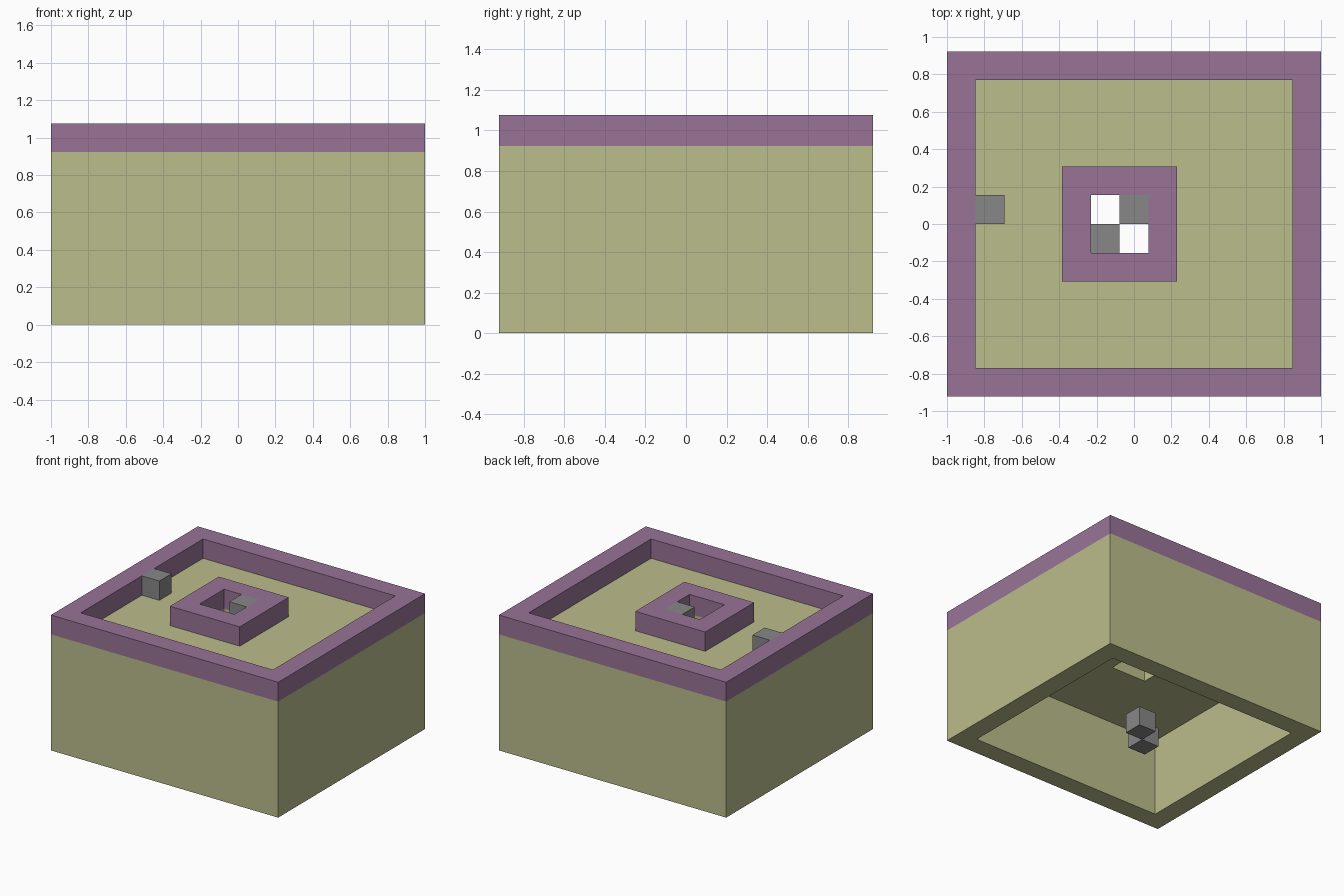
import bpy
import bmesh
from mathutils import Vector

cube = bpy.data.objects.get("Cube")
if cube:
    bpy.data.objects.remove(cube, do_unlink=True)

# The whole model sits on a grid of square cells
WIDE, DEEP = 13, 12
CELL = 2 / WIDE


def make_material(name, rgb):
    mat = bpy.data.materials.new(name)
    mat.use_nodes = True
    color = (*rgb, 1)
    mat.diffuse_color = color
    mat.node_tree.nodes["Principled BSDF"].inputs["Base Color"].default_value = color
    return mat


sand = make_material("sand_yellow", (0.50, 0.51, 0.26))
purple = make_material("dusty_purple", (0.315, 0.175, 0.31))
gray = make_material("stone_gray", (0.245, 0.245, 0.245))


def to_world(x, y, z):
    return Vector((x - WIDE / 2, y - DEEP / 2, z)) * CELL


def finish(name, bm, mat):
    bmesh.ops.recalc_face_normals(bm, faces=bm.faces)
    mesh = bpy.data.meshes.new(name)
    bm.to_mesh(mesh)
    bm.free()
    mesh.materials.append(mat)
    obj = bpy.data.objects.new(name, mesh)
    bpy.context.collection.objects.link(obj)
    return obj


def block(name, cell, mat):
    """One cell-sized cube, placed by its lowest corner."""
    bm = bmesh.new()
    bmesh.ops.create_cube(bm, size=CELL)
    center = to_world(*(c + 0.5 for c in cell))
    bmesh.ops.translate(bm, verts=bm.verts, vec=center)
    return finish(name, bm, mat)


def frame(name, outer, inner, bottom, top, mat):
    """Rectangular frame; outer and inner are (x0, y0, x1, y1) in cells."""
    bm = bmesh.new()

    def loop(rect, z):
        x0, y0, x1, y1 = rect
        corners = ((x0, y0), (x1, y0), (x1, y1), (x0, y1))
        return [bm.verts.new(to_world(x, y, z)) for x, y in corners]

    loops = [loop(outer, bottom), loop(outer, top), loop(inner, top), loop(inner, bottom)]
    for a, b in zip(loops, loops[1:] + loops[:1]):
        for i in range(4):
            j = (i + 1) % 4
            bm.faces.new((a[i], a[j], b[j], b[i]))
    return finish(name, bm, mat)


full = (0, 0, WIDE, DEEP)
inside = (1, 1, WIDE - 1, DEEP - 1)
shaft = (5, 5, 7, 7)

# Hollow base and the thick deck with a square shaft
frame("base_walls", full, inside, 0, 4, sand)
frame("deck", full, shaft, 4, 6, sand)

# Raised rim around the edge and around the shaft
frame("outer_rim", full, inside, 6, 7, purple)
frame("shaft_rim", (4, 4, 8, 8), shaft, 6, 7, purple)

# Small stone blocks
block("wall_block", (1, 6, 6), gray)
block("shaft_top_block", (6, 6, 6), gray)
block("ground_block_back", (6, 6, 0), gray)
block("ground_block_front", (5, 5, 0), gray)
